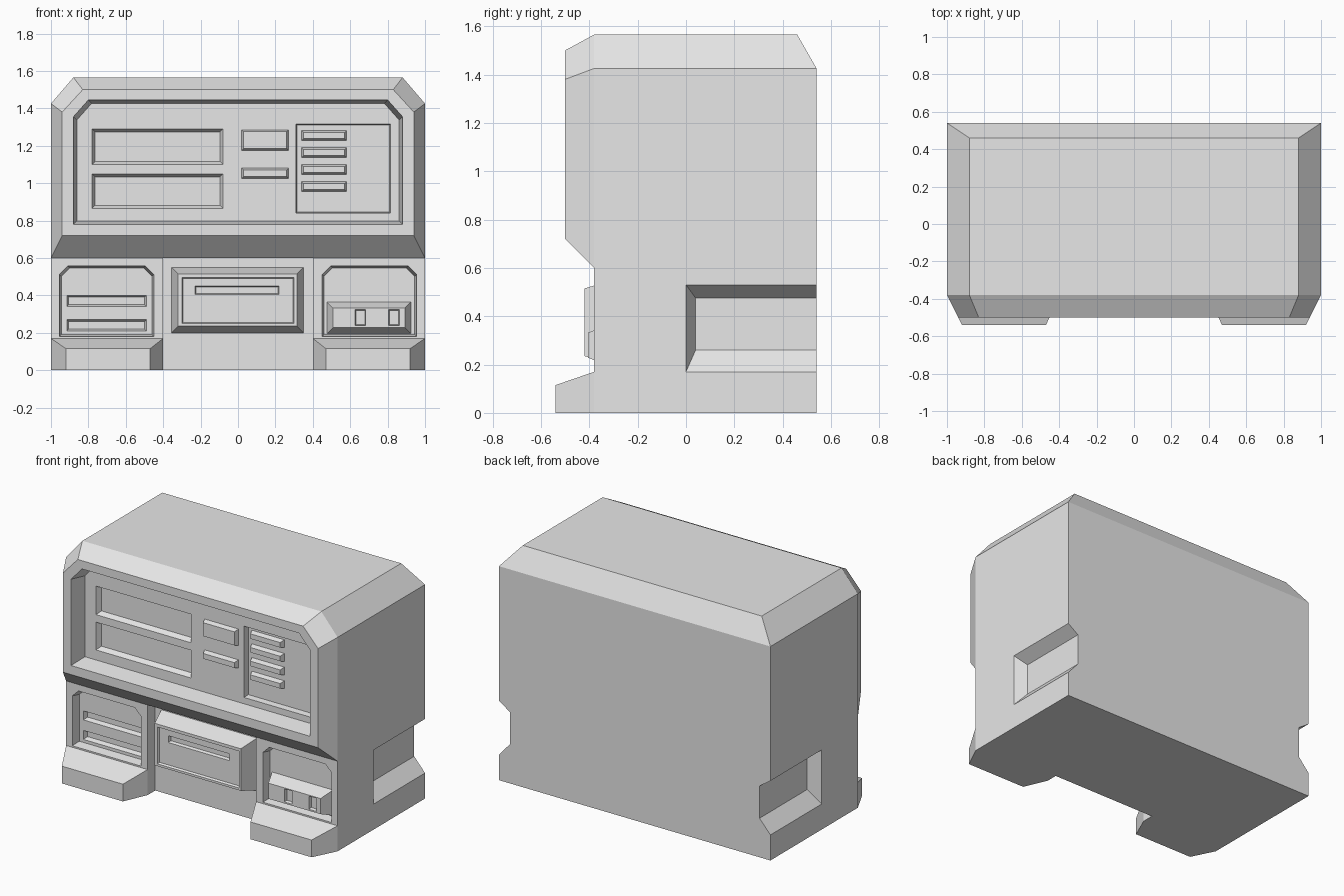
import bpy
import bmesh

cube = bpy.data.objects.get("Cube")
if cube:
    bpy.data.objects.remove(cube, do_unlink=True)

grey = bpy.data.materials.new("light_grey")
grey.use_nodes = True
grey.diffuse_color = (0.8, 0.8, 0.8, 1)
grey.node_tree.nodes["Principled BSDF"].inputs["Base Color"].default_value = grey.diffuse_color

BACK, WALL, HOOD, FOOT = 0.54, -0.38, -0.5, -0.54
SHELF, NICHE, PANEL = -0.30, -0.32, -0.34


def loft(name, rings):
    """Closed solid through matching rings of 3D points."""
    bm = bmesh.new()
    loops = [[bm.verts.new(p) for p in ring] for ring in rings]
    n = len(loops[0])
    for a, b in zip(loops, loops[1:]):
        for i in range(n):
            j = (i + 1) % n
            bm.faces.new((a[i], a[j], b[j], b[i]))
    bm.faces.new(loops[0])
    bm.faces.new(loops[-1])
    bmesh.ops.recalc_face_normals(bm, faces=bm.faces[:])
    mesh = bpy.data.meshes.new(name)
    bm.to_mesh(mesh)
    bm.free()
    mesh.materials.append(grey)
    obj = bpy.data.objects.new(name, mesh)
    bpy.context.collection.objects.link(obj)
    return obj


def outline(y, rect, chamfer=(0, 0), inset=0.0):
    """Rectangle at depth y, with optional cut top corners."""
    x0, x1, z0, z1 = rect
    x0, x1, z0, z1 = x0 + inset, x1 - inset, z0 + inset, z1 - inset
    cx, cz = chamfer
    if not cx:
        return [(x0, y, z0), (x1, y, z0), (x1, y, z1), (x0, y, z1)]
    return [(x0, y, z0), (x1, y, z0), (x1, y, z1 - cz),
            (x1 - cx, y, z1), (x0 + cx, y, z1), (x0, y, z1 - cz)]


def cut(target, cutter):
    """Subtract the cutter from the target and discard it."""
    cutter.hide_render = True
    mod = target.modifiers.new("cut", "BOOLEAN")
    mod.operation, mod.solver, mod.object = "DIFFERENCE", "EXACT", cutter
    bpy.context.view_layer.objects.active = target
    bpy.ops.object.modifier_apply(modifier=mod.name)
    bpy.data.objects.remove(cutter, do_unlink=True)


def recess(target, rect, y, depth, inset=0.01, chamfer=(0, 0)):
    cut(target, loft("recess_cutter", [
        outline(y - 0.02, rect, chamfer), outline(y, rect, chamfer),
        outline(y + depth, rect, chamfer, inset)]))


def raised(name, rect, y, height, inset=0.01):
    return loft(name, [outline(y, rect), outline(y - height, rect, inset=inset)])


# Main body with a sloped rear top edge
top_cut = (0.12, 0.14)
body_rect = (-1, 1, 0, 1.565)
body = loft("body", [outline(WALL, body_rect, top_cut), outline(BACK, body_rect, top_cut)])
slope = [(0.42, 1.635), (0.58, 1.355), (0.7, 1.7)]
cut(body, loft("slope_cutter", [[(x, y, z) for y, z in slope] for x in (-1.2, 1.2)]))

# Side notches, open to the rear
for s in (-1, 1):
    rings = []
    for x, y, z0, z1 in ((1.08, 0, 0.17, 0.53), (1, 0, 0.17, 0.53), (0.92, 0.04, 0.26, 0.475)):
        rings.append([(s * x, y, z0), (s * x, 0.7, z0), (s * x, 0.7, z1), (s * x, y, z1)])
    cut(body, loft("notch_cutter", rings))

# Middle alcove between the two lower columns
cut(body, loft("alcove_cutter", [outline(-0.6, (-0.4, 0.4, -0.1, 0.6)),
                                 outline(SHELF, (-0.4, 0.4, -0.1, 0.6))]))

# Projecting hood, open around the control panel
hood = loft("hood", [outline(HOOD, (-0.94, 0.94, 0.72, 1.5), (0.11, 0.12)),
                     outline(WALL, (-1, 1, 0.6, 1.565), top_cut)])
screen = (-0.88, 0.88, 0.78, 1.445)
screen_cut = (0.08, 0.09)
cut(hood, loft("screen_cutter", [
    outline(HOOD - 0.05, screen, screen_cut), outline(HOOD, screen, screen_cut),
    outline(WALL, screen, screen_cut, 0.018), outline(WALL + 0.05, screen, screen_cut, 0.018)]))

# Control panel: two displays, two keys and a sunken button bank
for z0, z1 in ((1.1, 1.29), (0.865, 1.05)):
    recess(body, (-0.78, -0.08, z0, z1), WALL, 0.035, 0.016)
for z0, z1 in ((1.175, 1.285), (1.025, 1.08)):
    raised("panel_key", (0.02, 0.27, z0, z1), WALL, 0.03)
recess(body, (0.31, 0.815, 0.84, 1.315), WALL, WALL * -1 + PANEL, 0.005)
for i in range(4):
    z = 0.955 + 0.091 * i
    raised("bank_button", (0.34, 0.58, z, z + 0.053), PANEL, 0.03)

# Niches in the lower columns and the feet in front of them
for s in (-1, 1):
    x0, x1 = sorted((s * 0.45, s * 0.955))
    recess(body, (x0, x1, 0.18, 0.557), WALL, NICHE - WALL, 0.01, (0.045, 0.045))
    wide = sorted((s * 0.4, s * 1.0))
    narrow = sorted((s * 0.47, s * 0.92))
    loft("foot", [outline(WALL, (*wide, 0, 0.17)), outline(FOOT, (*narrow, 0, 0.115))])

# Slots in the right niche
for z in (0.21, 0.34):
    recess(body, (-0.915, -0.49, z, z + 0.06), NICHE, 0.03)

# Switch box in the left niche
box = raised("switch_box", (0.475, 0.925, 0.195, 0.365), NICHE, 0.085, 0.033)
for x in (0.625, 0.805):
    recess(box, (x, x + 0.058, 0.238, 0.325), -0.405, 0.02, 0.005)

# Central drawer with sunken front and slot
drawer = raised("drawer", (-0.355, 0.35, 0.2, 0.55), SHELF, 0.12, 0.035)
recess(drawer, (-0.3, 0.3, 0.25, 0.495), -0.42, 0.015, 0.006)
recess(drawer, (-0.23, 0.22, 0.405, 0.45), -0.405, 0.02, 0.006)
